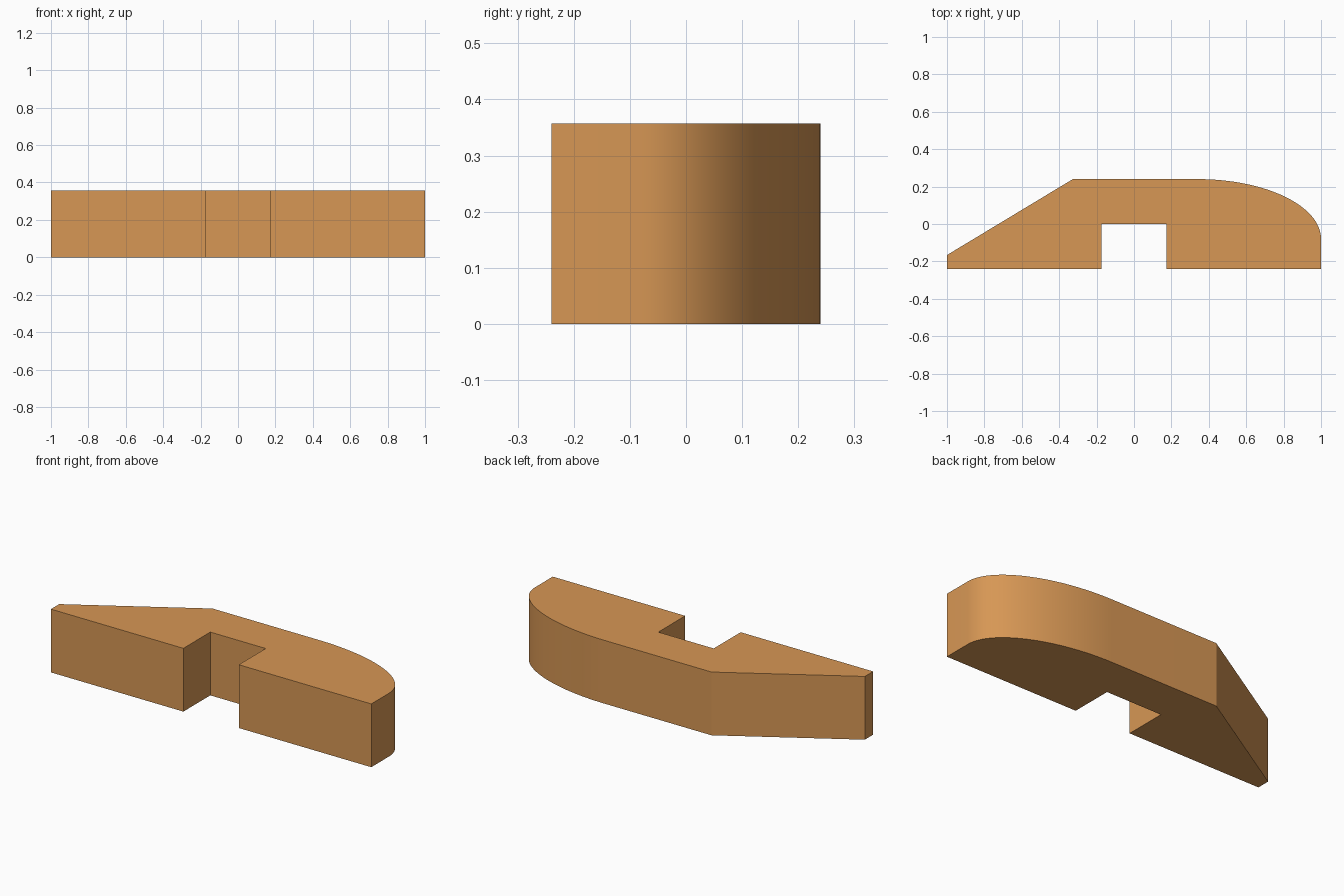
import bpy, bmesh, math

if "Cube" in bpy.data.objects:
    bpy.data.objects.remove(bpy.data.objects["Cube"])

HEIGHT = 0.357
STEPS = 32

# Outline seen from above: flat front edge with notch, rounded right shoulder, sloped left end
outline = [(-1, -0.24), (-0.173, -0.24), (-0.173, 0), (0.173, 0), (0.173, -0.24), (1, -0.24)]
for i in range(STEPS + 1):
    a = math.pi / 2 * i / STEPS
    outline.append((0.34 + 0.66 * math.cos(a), -0.08 + 0.32 * math.sin(a)))
outline += [(-0.327, 0.24), (-1, -0.166)]

# Extrude the outline upwards
bm = bmesh.new()
base = bm.faces.new([bm.verts.new((x, y, 0)) for x, y in outline])
top = bmesh.ops.extrude_face_region(bm, geom=[base], use_keep_orig=True)
bmesh.ops.translate(bm, vec=(0, 0, HEIGHT),
                    verts=[g for g in top["geom"] if isinstance(g, bmesh.types.BMVert)])
bmesh.ops.recalc_face_normals(bm, faces=bm.faces)
mesh = bpy.data.meshes.new("notched_block")
bm.to_mesh(mesh)
bm.free()

block = bpy.data.objects.new("notched_block", mesh)
bpy.context.collection.objects.link(block)

# Orange wood colour
wood = bpy.data.materials.new("orange_wood")
wood.diffuse_color = (0.68, 0.31, 0.09, 1)
wood.use_nodes = True
wood.node_tree.nodes["Principled BSDF"].inputs["Base Color"].default_value = wood.diffuse_color
mesh.materials.append(wood)

# Smooth shading on the rounded shoulder only
bpy.context.view_layer.objects.active = block
block.select_set(True)
bpy.ops.object.shade_smooth_by_angle(angle=math.radians(20))
